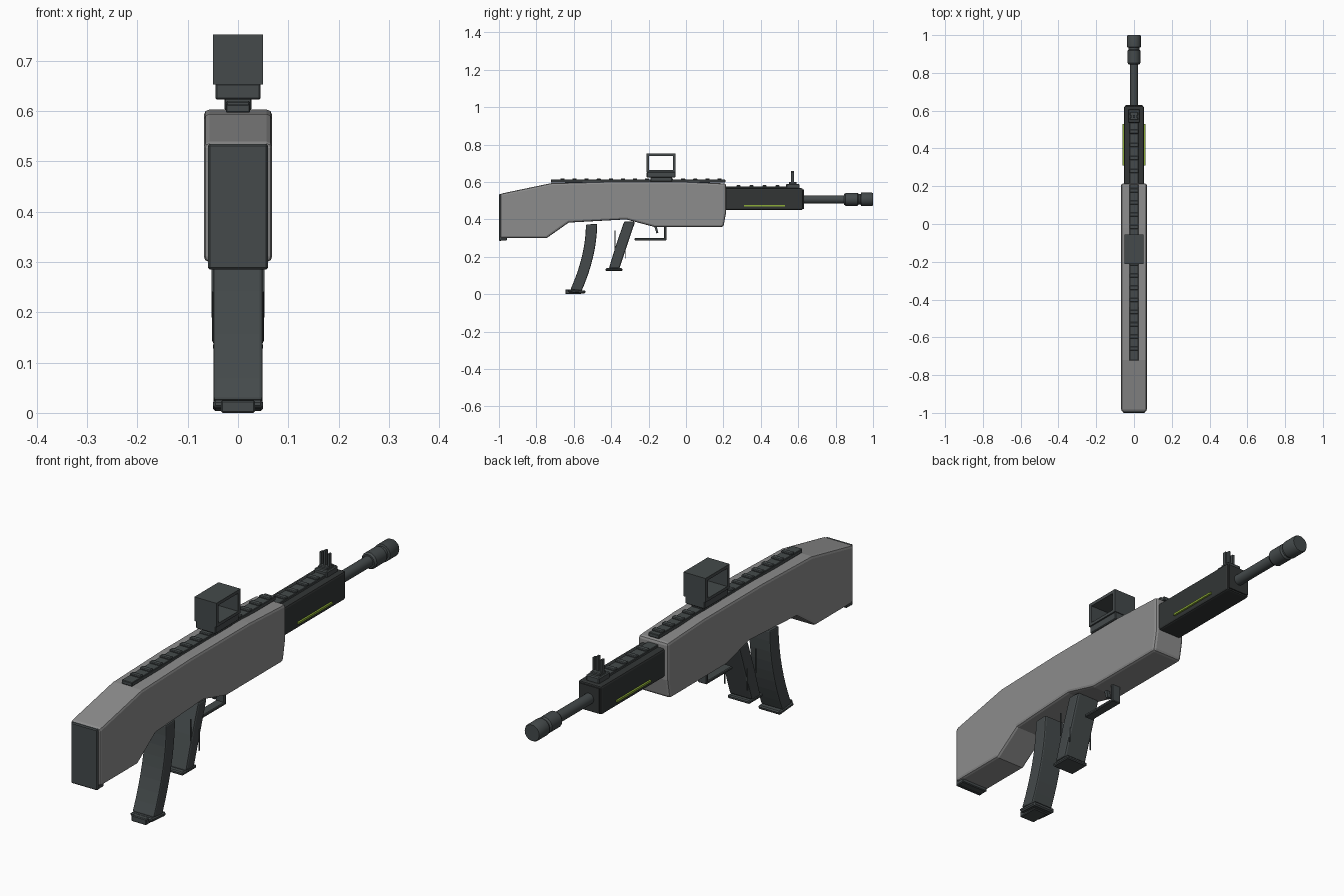
import bpy, bmesh, math

if "Cube" in bpy.data.objects:
    bpy.data.objects.remove(bpy.data.objects["Cube"])

def material(name, col):
    m = bpy.data.materials.new(name)
    m.diffuse_color = (*col, 1)
    m.use_nodes = True
    m.node_tree.nodes["Principled BSDF"].inputs["Base Color"].default_value = m.diffuse_color
    return m

GREY = material("light grey shell", (0.265, 0.265, 0.265))
DARK = material("dark slate", (0.058, 0.068, 0.070))
BLACK = material("near black", (0.032, 0.036, 0.036))
GREEN = material("green accent", (0.27, 0.42, 0.04))

def finish(name, bm, mat, bevel=0, seg=1, limit=60):
    bmesh.ops.recalc_face_normals(bm, faces=bm.faces)
    me = bpy.data.meshes.new(name)
    bm.to_mesh(me)
    bm.free()
    me.materials.append(mat)
    ob = bpy.data.objects.new(name, me)
    bpy.context.collection.objects.link(ob)
    if bevel:
        b = ob.modifiers.new("edge", "BEVEL")
        b.width, b.segments = bevel, seg
        b.limit_method, b.angle_limit = "ANGLE", math.radians(limit)
    return ob

def prism(name, pts, x0, x1, mat, bevel=0, seg=1):
    """Side profile (y, z) extruded from x0 to x1."""
    bm = bmesh.new()
    face = bm.faces.new([bm.verts.new((x0, y, z)) for y, z in pts])
    r = bmesh.ops.extrude_face_region(bm, geom=[face])
    bmesh.ops.translate(bm, vec=(x1 - x0, 0, 0),
                        verts=[v for v in r["geom"] if isinstance(v, bmesh.types.BMVert)])
    return finish(name, bm, mat, bevel, seg)

def box(name, x0, x1, y0, y1, z0, z1, mat, bevel=0, seg=1):
    return prism(name, [(y0, z0), (y1, z0), (y1, z1), (y0, z1)], x0, x1, mat, bevel, seg)

def lathe(name, rings, zc, mat, n=24):
    """Rings of (y, radius) around the barrel axis."""
    bm = bmesh.new()
    loops = []
    for y, r in rings:
        loops.append([bm.verts.new((r * math.cos(2 * math.pi * i / n), y,
                                    zc + r * math.sin(2 * math.pi * i / n))) for i in range(n)])
    for a, b in zip(loops, loops[1:]):
        for i in range(n):
            bm.faces.new((a[i], a[(i + 1) % n], b[(i + 1) % n], b[i]))
    bm.faces.new(loops[0])
    bm.faces.new(loops[-1])
    ob = finish(name, bm, mat)
    for p in ob.data.polygons:
        p.use_smooth = len(p.vertices) == 4
    ob.data.set_sharp_from_angle(angle=math.radians(30))
    return ob

# Main shell
prism("body_shell", [(-0.993, 0.30), (-0.745, 0.30), (-0.627, 0.383), (-0.32, 0.40),
                     (-0.17, 0.36), (0.20, 0.36), (0.215, 0.44), (0.215, 0.592),
                     (-0.02, 0.603), (-0.40, 0.603), (-0.72, 0.594), (-0.993, 0.537)],
      -0.068, 0.068, GREY, 0.011, 2)

# Butt plate with toe
box("butt_plate", -0.06, 0.06, -1.0, -0.985, 0.285, 0.535, DARK, 0.004)
box("butt_toe", -0.06, 0.06, -0.998, -0.957, 0.287, 0.304, DARK, 0.003)

# Handguard and its accent strips
box("handguard", -0.053, 0.053, 0.19, 0.625, 0.45, 0.567, BLACK, 0.008, 2)
box("handguard_cap", -0.046, 0.046, 0.615, 0.63, 0.457, 0.56, BLACK)
for s in (-1, 1):
    x = sorted((s * 0.0525, s * 0.0605))
    box("accent_strip", *x, 0.31, 0.53, 0.469, 0.477, GREEN)

# Barrel and muzzle
lathe("barrel", [(0.60, 0.022), (0.87, 0.022)], 0.507, DARK)
lathe("muzzle_device", [(0.845, 0.028), (0.853, 0.034), (0.918, 0.034), (0.924, 0.028),
                        (0.934, 0.028), (0.936, 0.036), (0.994, 0.036), (1.0, 0.033)],
      0.507, DARK)

# Rails with cross teeth
def rail(name, y0, y1, z, first, step, count):
    box(name + "_base", -0.024, 0.024, y0, y1, z - 0.008, z + 0.008, DARK, 0.002)
    for i in range(count):
        y = first + i * step
        box(name + "_tooth", -0.024, 0.024, y - 0.011, y + 0.011, z + 0.005, z + 0.015, DARK, 0.003)

rail("top_rail", -0.722, 0.21, 0.605, -0.66, 0.0645, 14)
rail("front_rail", 0.20, 0.54, 0.568, 0.28, 0.0695, 4)

# Front sight
box("front_sight_base", -0.03, 0.03, 0.535, 0.607, 0.56, 0.59, DARK, 0.004)
box("front_sight_block", -0.022, 0.022, 0.55, 0.592, 0.585, 0.60, DARK, 0.003)
for x, top in ((-0.018, 0.65), (0, 0.66), (0.018, 0.65)):
    box("front_sight_post", x - 0.004, x + 0.004, 0.561, 0.577, 0.59, top, DARK)

# Optic: mount, base and a hollow frame open to the sides
box("optic_clamp", -0.027, 0.027, -0.19, -0.075, 0.603, 0.626, DARK, 0.002)
box("optic_base", -0.045, 0.045, -0.21, -0.057, 0.623, 0.655, DARK, 0.003)
box("optic_floor", -0.05, 0.05, -0.212, -0.055, 0.653, 0.665, DARK)
box("optic_roof", -0.05, 0.05, -0.212, -0.055, 0.739, 0.752, DARK)
for y in (-0.212, -0.07):
    box("optic_wall", -0.05, 0.05, y, y + 0.015, 0.66, 0.745, DARK)

# Pistol grip
prism("pistol_grip", [(-0.413, 0.137), (-0.356, 0.137), (-0.315, 0.26), (-0.272, 0.388),
                      (-0.33, 0.39), (-0.372, 0.27)], -0.052, 0.052, DARK, 0.008, 2)
box("grip_cap", -0.05, 0.05, -0.43, -0.34, 0.125, 0.139, DARK, 0.004)
for s in (-1, 1):
    x = sorted((s * 0.049, s * 0.053))
    box("grip_rib_rear", *x, -0.382, -0.378, 0.24, 0.34, DARK)
    box("grip_rib_front", *x, -0.327, -0.323, 0.19, 0.28, DARK)

# Trigger and guard
box("guard_bar", -0.02, 0.02, -0.275, -0.105, 0.288, 0.30, DARK, 0.003)
box("guard_post", -0.02, 0.02, -0.117, -0.105, 0.29, 0.37, DARK, 0.003)
prism("trigger", [(-0.175, 0.38), (-0.16, 0.38), (-0.148, 0.328), (-0.158, 0.325)],
      -0.008, 0.008, DARK)

# Curved magazine
N = 8
path = [(-0.505 - 0.083 * (i / N) ** 1.9, 0.376 - 0.352 * i / N) for i in range(N + 1)]
prism("magazine", [(y - 0.03, z - 0.003 + 0.004 * (i / N)) for i, (y, z) in enumerate(path)] +
      [(y + 0.03, z - 0.006 * i / N) for i, (y, z) in reversed(list(enumerate(path)))],
      -0.049, 0.049, DARK, 0.006, 2)
prism("magazine_floor", [(-0.63, 0.026), (-0.63, 0.010), (-0.54, 0.003), (-0.536, 0.02)],
      -0.05, 0.05, DARK, 0.005)
box("magazine_toe", -0.034, 0.034, -0.645, -0.56, 0.0, 0.025, DARK, 0.003)
